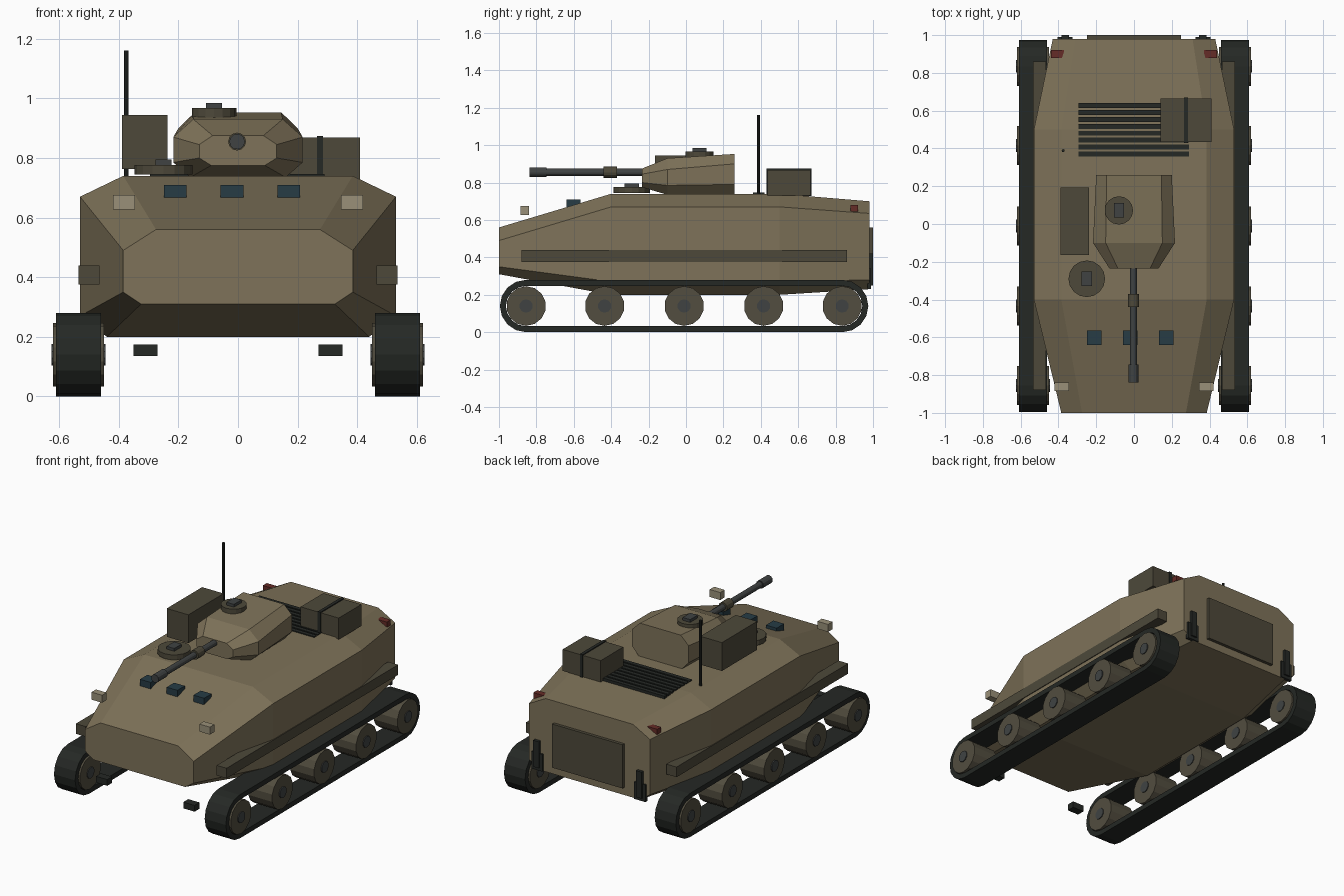
import bpy, bmesh, math
from mathutils import Matrix, Vector

if "Cube" in bpy.data.objects:
    bpy.data.objects.remove(bpy.data.objects["Cube"])


def mat(name, r, g, b):
    m = bpy.data.materials.new(name)
    m.diffuse_color = (r, g, b, 1)
    m.use_nodes = True
    m.node_tree.nodes["Principled BSDF"].inputs["Base Color"].default_value = m.diffuse_color
    return m


TAN = mat("tan_armour", 0.21, 0.17, 0.10)
OLIVE = mat("dark_olive", 0.075, 0.066, 0.042)
RUBBER = mat("rubber", 0.018, 0.021, 0.018)
WHEEL = mat("wheel_paint", 0.085, 0.075, 0.05)
STEEL = mat("gun_steel", 0.05, 0.055, 0.055)
GLASS = mat("glass", 0.02, 0.045, 0.06)
LAMP = mat("lamp", 0.32, 0.28, 0.19)
RED = mat("red_lamp", 0.13, 0.025, 0.02)


def finish(name, bm, m):
    bmesh.ops.recalc_face_normals(bm, faces=bm.faces)
    me = bpy.data.meshes.new(name)
    bm.to_mesh(me)
    bm.free()
    ob = bpy.data.objects.new(name, me)
    me.materials.append(m)
    bpy.context.collection.objects.link(ob)
    return ob


def box(name, x0, x1, y0, y1, z0, z1, m):
    bm = bmesh.new()
    bmesh.ops.create_cube(bm, size=1)
    bmesh.ops.scale(bm, vec=(x1 - x0, y1 - y0, z1 - z0), verts=bm.verts)
    bmesh.ops.translate(bm, vec=((x0 + x1) / 2, (y0 + y1) / 2, (z0 + z1) / 2), verts=bm.verts)
    return finish(name, bm, m)


def pair(name, x0, x1, *rest):
    box(name + "_right", x0, x1, *rest)
    box(name + "_left", -x1, -x0, *rest)


def cyl(name, start, end, r, m, n=12):
    a, b = Vector(start), Vector(end)
    bm = bmesh.new()
    rot = (b - a).to_track_quat('Z', 'Y').to_matrix().to_4x4()
    bmesh.ops.create_cone(bm, cap_ends=True, segments=n, radius1=r, radius2=r,
                          depth=(b - a).length,
                          matrix=Matrix.Translation((a + b) / 2) @ rot)
    return finish(name, bm, m)


def loft(name, sections, m):
    # each section: y, then (half width, z) from roof to belly
    bm = bmesh.new()
    rings = []
    for y, half in sections:
        pts = half + [(-x, z) for x, z in reversed(half)]
        rings.append([bm.verts.new((x, y, z)) for x, z in pts])
    for a, b in zip(rings, rings[1:]):
        for i in range(len(a)):
            j = (i + 1) % len(a)
            bm.faces.new((a[i], a[j], b[j], b[i]))
    bm.faces.new(rings[0])
    bm.faces.new(rings[-1])
    return finish(name, bm, m)


# Hull and turret
mid = [(0.385, 0.74), (0.53, 0.67), (0.53, 0.27), (0.44, 0.20)]
loft("hull", [
    (-1.0, [(0.275, 0.56), (0.385, 0.49), (0.385, 0.35), (0.325, 0.31)]),
    (-0.4, mid), (0.5, mid),
    (0.98, [(0.31, 0.70), (0.43, 0.635), (0.43, 0.28), (0.36, 0.23)])], TAN)
loft("turret", [
    (-0.235, [(0.085, 0.875), (0.13, 0.845), (0.13, 0.80), (0.09, 0.775)]),
    (-0.10, [(0.15, 0.93), (0.217, 0.87), (0.217, 0.785), (0.16, 0.735)]),
    (0.26, [(0.145, 0.953), (0.2, 0.90), (0.2, 0.79), (0.15, 0.735)])], TAN)

# Running gear
wheels_y = [-0.855, -0.435, -0.01, 0.415, 0.835]
for side, s in (("right", 1), ("left", -1)):
    bm = bmesh.new()
    loops = []
    for r in (0.14, 0.108):
        outline = []
        for cy, a0 in ((wheels_y[-1], -90), (wheels_y[0], 90)):
            for k in range(9):
                t = math.radians(a0 + k * 22.5)
                outline.append((cy + r * math.cos(t), 0.14 + r * math.sin(t)))
        for x in (0.46, 0.61):
            loops.append([bm.verts.new((s * x, y, z)) for y, z in outline])
    for a, b in ((0, 1), (1, 3), (3, 2), (2, 0)):
        for i in range(18):
            j = (i + 1) % 18
            bm.faces.new((loops[a][i], loops[a][j], loops[b][j], loops[b][i]))
    finish("track_" + side, bm, RUBBER)
    for i, y in enumerate(wheels_y):
        cyl(f"wheel_{side}_{i}", (s * 0.45, y, 0.14), (s * 0.62, y, 0.14), 0.106, WHEEL, 14)
        cyl(f"hub_{side}_{i}", (s * 0.445, y, 0.14), (s * 0.626, y, 0.14), 0.036, STEEL, 10)

# Hull fittings
pair("side_rail", 0.465, 0.535, -0.88, 0.86, 0.375, 0.44, OLIVE)
pair("headlight", 0.345, 0.42, -0.885, -0.84, 0.627, 0.675, LAMP)
pair("tail_light", 0.37, 0.44, 0.88, 0.92, 0.645, 0.68, RED)
pair("front_tow_block", 0.27, 0.35, -0.94, -0.89, 0.135, 0.175, RUBBER)
pair("rear_tow_plate", 0.325, 0.405, 0.97, 0.99, 0.23, 0.34, RUBBER)
pair("rear_tow_bar", 0.345, 0.385, 0.97, 1.0, 0.25, 0.42, RUBBER)
box("rear_door", -0.25, 0.25, 0.97, 1.0, 0.28, 0.56, OLIVE)
for i, x in enumerate((-0.21, -0.02, 0.17)):
    box(f"periscope_{i}", x - 0.038, x + 0.038, -0.64, -0.565, 0.667, 0.71, GLASS)
for i in range(8):
    y = 0.371 + i * 0.0365
    box(f"grille_slat_{i}", -0.295, 0.29, y - 0.013, y + 0.013, 0.715, 0.746, RUBBER)

# Stowage and antenna
box("rear_stowage", 0.14, 0.41, 0.435, 0.665, 0.73, 0.868, OLIVE)
box("stowage_strap", 0.265, 0.285, 0.43, 0.67, 0.728, 0.874, RUBBER)
box("side_stowage", -0.39, -0.237, -0.165, 0.193, 0.763, 0.945, OLIVE)
cyl("antenna", (-0.375, 0.388, 0.72), (-0.375, 0.388, 1.16), 0.008, RUBBER, 8)

# Hatches
for name, x, y, z, r in (("driver_hatch", -0.25, -0.29, 0.745, 0.097),
                         ("turret_hatch", -0.08, 0.072, 0.935, 0.075)):
    cyl(name, (x, y, z), (x, y, z + 0.032), r, OLIVE, 16)
    box(name + "_sight", x - 0.027, x + 0.027, y - 0.038, y + 0.038, z + 0.02, z + 0.05, STEEL)

# Gun
for name, y0, y1, r in (("gun_barrel", -0.2, -0.8, 0.019), ("gun_sleeve", -0.37, -0.44, 0.03),
                        ("muzzle", -0.745, -0.838, 0.026)):
    cyl(name, (-0.003, y0, 0.855), (-0.003, y1, 0.855), r, OLIVE if "sleeve" in name else STEEL, 12)
